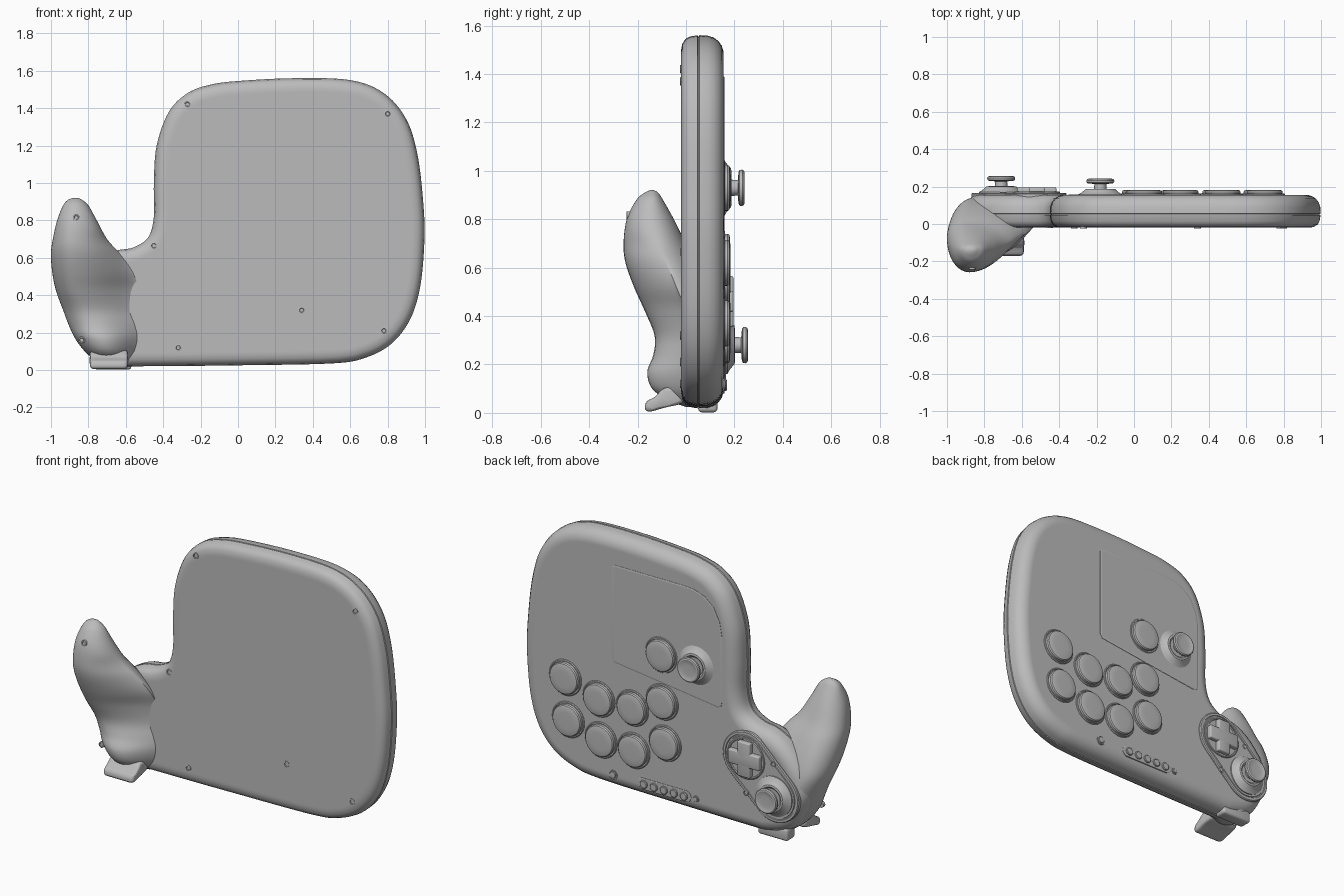
import bpy, bmesh, math
from mathutils import Vector

cube = bpy.data.objects.get("Cube")
if cube:
    bpy.data.objects.remove(cube, do_unlink=True)

grey = bpy.data.materials.new("plain grey")
grey.use_nodes = True
grey.diffuse_color = (0.5, 0.5, 0.5, 1)
grey.node_tree.nodes["Principled BSDF"].inputs["Base Color"].default_value = (0.5, 0.5, 0.5, 1)


def finish(name, bm, angle=30):
    """Turn a bmesh into a shaded object."""
    bmesh.ops.recalc_face_normals(bm, faces=bm.faces[:])
    mesh = bpy.data.meshes.new(name)
    bm.to_mesh(mesh)
    bm.free()
    mesh.materials.append(grey)
    ob = bpy.data.objects.new(name, mesh)
    bpy.context.collection.objects.link(ob)
    bpy.ops.object.select_all(action='DESELECT')
    ob.select_set(True)
    bpy.context.view_layer.objects.active = ob
    bpy.ops.object.shade_smooth_by_angle(angle=math.radians(angle))
    return ob


def spline(points, steps, closed):
    """Smooth curve through points of any dimension."""
    n = len(points)
    pick = (lambda i: points[i % n]) if closed else (lambda i: points[max(0, min(n - 1, i))])
    result = []
    for i in range(n if closed else n - 1):
        a, b, c, d = (pick(i + k) for k in (-1, 0, 1, 2))
        for s in range(steps):
            t = s / steps
            result.append([q + t * (r - p) / 2 + t * t * (2 * p - 5 * q + 4 * r - w) / 2
                           + t ** 3 * (3 * q - p - 3 * r + w) / 2
                           for p, q, r, w in zip(a, b, c, d)])
    return result if closed else result + [list(points[-1])]


def loft(name, rings, angle=30):
    bm = bmesh.new()
    loops = [[bm.verts.new(p) for p in ring] for ring in rings]
    n = len(loops[0])
    for a, b in zip(loops, loops[1:]):
        for i in range(n):
            j = (i + 1) % n
            bm.faces.new((a[i], a[j], b[j], b[i]))
    bm.faces.new(loops[0])
    bm.faces.new(loops[-1])
    return finish(name, bm, angle)


def stack(name, outline, profile, angle=30):
    """Loft an x-z outline along y; profile holds (y, inset) pairs."""
    pts = [Vector(p) for p in outline]
    n = len(pts)
    area = sum(pts[i - 1].x * pts[i].y - pts[i].x * pts[i - 1].y for i in range(n))
    turn = 1 if area > 0 else -1
    inward = []
    for i in range(n):
        t = (pts[(i + 1) % n] - pts[i - 1]).normalized()
        inward.append(Vector((-t.y, t.x)) * turn)
    return loft(name, [[((p + v * inset).x, y, (p + v * inset).y)
                        for p, v in zip(pts, inward)] for y, inset in profile], angle)


def turned(name, x, z, profile, sides=40):
    """Round part facing along y; profile holds (y, radius) pairs."""
    ring = [(x + math.cos(k * math.tau / sides), z + math.sin(k * math.tau / sides))
            for k in range(sides)]
    return stack(name, ring, [(y, 1 - r) for y, r in profile])


def capsule(a, b, r, sides=20):
    a, b = Vector(a), Vector(b)
    start = math.atan2((b - a).y, (b - a).x) + math.pi / 2
    return [c + r * Vector((math.cos(start + off + math.pi * k / sides),
                            math.sin(start + off + math.pi * k / sides)))
            for c, off in ((a, 0), (b, math.pi)) for k in range(sides + 1)]


def box(name, center, size, bevel):
    bm = bmesh.new()
    bmesh.ops.create_cube(bm, size=1)
    for v in bm.verts:
        v.co = Vector(center) + Vector([c * s for c, s in zip(v.co, size)])
    bmesh.ops.bevel(bm, geom=bm.edges[:], offset=bevel, segments=3, profile=0.5, affect='EDGES')
    return finish(name, bm)


# Main shell, with a seam line around its side
outline = [(.3, 1.56), (.6, 1.55), (.78, 1.48), (.9, 1.34), (.96, 1.15), (.99, .9),
           (.997, .7), (.975, .45), (.92, .27), (.82, .14), (.68, .065), (.5, .035),
           (0, .025), (-.5, .02), (-.65, .025), (-.79, .08), (-.87, .2), (-.905, .32),
           (-.87, .45), (-.77, .57), (-.66, .635), (-.56, .655), (-.48, .71), (-.45, .82),
           (-.45, 1), (-.435, 1.2), (-.37, 1.38), (-.27, 1.48), (-.15, 1.525), (0, 1.545)]
stack("shell", spline(outline, 6, True),
      [(-.02, .075), (-.02, .06), (-.015, .035), (-.003, .016), (.015, .006), (.047, 0),
       (.049, .005), (.053, .005), (.055, 0), (.09, .002), (.115, .01), (.135, .025),
       (.148, .044), (.154, .064), (.155, .075), (.155, .085)])

# Grip: rows of height, left, crest and right x, then front, middle and back y
rows = [(.92, -.88, -.868, -.855, -.148, -.14, -.132),
        (.91, -.908, -.87, -.835, -.17, -.14, -.115),
        (.88, -.935, -.87, -.80, -.205, -.14, -.095),
        (.8, -.967, -.875, -.755, -.245, -.14, -.05),
        (.7, -.99, -.88, -.70, -.258, -.11, 0),
        (.62, -1, -.875, -.63, -.25, -.08, .05),
        (.52, -.993, -.87, -.56, -.215, -.04, .1),
        (.42, -.972, -.86, -.53, -.17, 0, .135),
        (.32, -.935, -.82, -.52, -.13, .01, .15),
        (.24, -.905, -.77, -.5, -.135, .01, .15),
        (.17, -.872, -.73, -.5, -.16, .01, .145),
        (.1, -.82, -.71, -.52, -.14, .01, .14),
        (.05, -.76, -.69, -.56, -.07, .01, .13),
        (.025, -.7, -.67, -.6, 0, .01, .1)]
rings = []
for z, left, crest, right, front, mid, back in spline(rows, 5, False):
    flare = 1 + 2 * max(0, min(1, (.75 - z) / .3))
    ring = []
    for k in range(48):
        c, s = math.cos(k * math.tau / 48), math.sin(k * math.tau / 48)
        x = crest + c * (right - crest if c > 0 else crest - left)
        if s > 0:
            y = mid + s * (back - mid)
        else:
            y = mid - abs(s) ** (flare if c > 0 else 1) * (mid - front)
        ring.append((x, y, z))
    rings.append(ring)
loft("grip", rings, 50)

# Trigger and tab below the grip
profile = [(-.175, .015), (-.165, .055), (-.125, .06), (-.1, .11), (-.02, .11),
           (.01, .035), (-.08, .028), (-.155, -.002)]
trigger = loft("trigger", [[(x, y, z) for y, z in profile]
                           for x in (-.795, -.77, -.69, -.61, -.585)])
sub = trigger.modifiers.new("rounding", 'SUBSURF')
sub.levels = sub.render_levels = 2
box("bottom_tab", (-.67, .09, .04), (.2, .08, .075), .015)

# Screen panel
panel = [(.37, 1.39), (.385, 1.375), (.385, .825), (.37, .8), (-.325, .712), (-.345, .722),
         (-.35, .745), (-.35, 1.15), (-.335, 1.23), (-.295, 1.31), (-.235, 1.36),
         (-.165, 1.385), (-.09, 1.39)]
stack("screen_panel", panel, [(.15, 0), (.157, 0), (.159, .004), (.159, .01)])

# Large round buttons
button_profile = [(.14, .108), (.158, .108), (.162, .104), (.162, .1), (.156, .099),
                  (.156, .095), (.172, .095), (.179, .09), (.182, .08), (.183, .05)]
for i, (x, z) in enumerate([(.7, .62), (.475, .55), (.25, .555), (.05, .645), (.68, .37),
                            (.46, .305), (.24, .3), (.03, .4), (.055, .93)]):
    turned(f"round_button_{i + 1}", x, z, button_profile)

# Control plate on the grip
stack("control_plate", capsule((-.52, .46), (-.71, .28), .16),
      [(.14, 0), (.16, 0), (.165, .005), (.165, .018), (.16, .02), (.16, .026),
       (.165, .028), (.165, .04)])
for i, (x, z) in enumerate([(-.7, .47), (-.52, .25)]):
    turned(f"plate_screw_{i + 1}", x, z,
           [(.16, .017), (.17, .017), (.17, .012), (.166, .01)], 16)

# Direction pad
turned("pad_ring", -.52, .46, [(.15, .125), (.17, .125), (.173, .121), (.173, .115), (.168, .112)])
for name, w, h in (("pad_across", .21, .085), ("pad_upright", .085, .21)):
    box(name, (-.52, .175, .46), (w, .042, h), .008)

# Thumb sticks
stick_profile = [(.14, .12), (.157, .12), (.165, .104), (.178, .088), (.186, .08),
                 (.188, .068), (.18, .058), (.18, .034), (.214, .032), (.217, .066),
                 (.222, .074), (.233, .075), (.24, .07), (.242, .062), (.238, .05),
                 (.237, .03)]
for name, x, z, lift in (("upper_stick", -.18, .93, 0), ("grip_stick", -.71, .28, .014)):
    turned(name, x, z, [(y + lift, r) for y, r in stick_profile])

# Row of small option buttons
stack("option_bar", capsule((.18, .115), (-.11, .115), .034),
      [(.15, 0), (.158, 0), (.16, .003), (.16, .008)])
for i in range(5):
    turned(f"option_button_{i + 1}", .17 - .0675 * i, .115,
           [(.15, .024), (.166, .024), (.169, .02), (.169, .01)], 20)
for name, x, r in (("home_button", .38, .028), ("side_button", -.175, .02)):
    turned(name, x, .115, [(.15, r), (.16, r), (.16, r * .8), (.157, r * .75),
                           (.157, r * .7), (.164, r * .65), (.165, r * .4)], 24)

# Screws on the front
for i, (x, z, y) in enumerate([(-.27, 1.42, -.02), (.8, 1.37, -.02), (.78, .21, -.02),
                               (.34, .32, -.02), (-.32, .12, -.02), (-.45, .665, -.018),
                               (-.865, .815, -.241), (-.835, .16, -.115)]):
    turned(f"screw_{i + 1}", x, z, [(y + .015, .018), (y - .003, .018), (y - .004, .016),
                                    (y - .004, .012), (y, .01)], 16)
